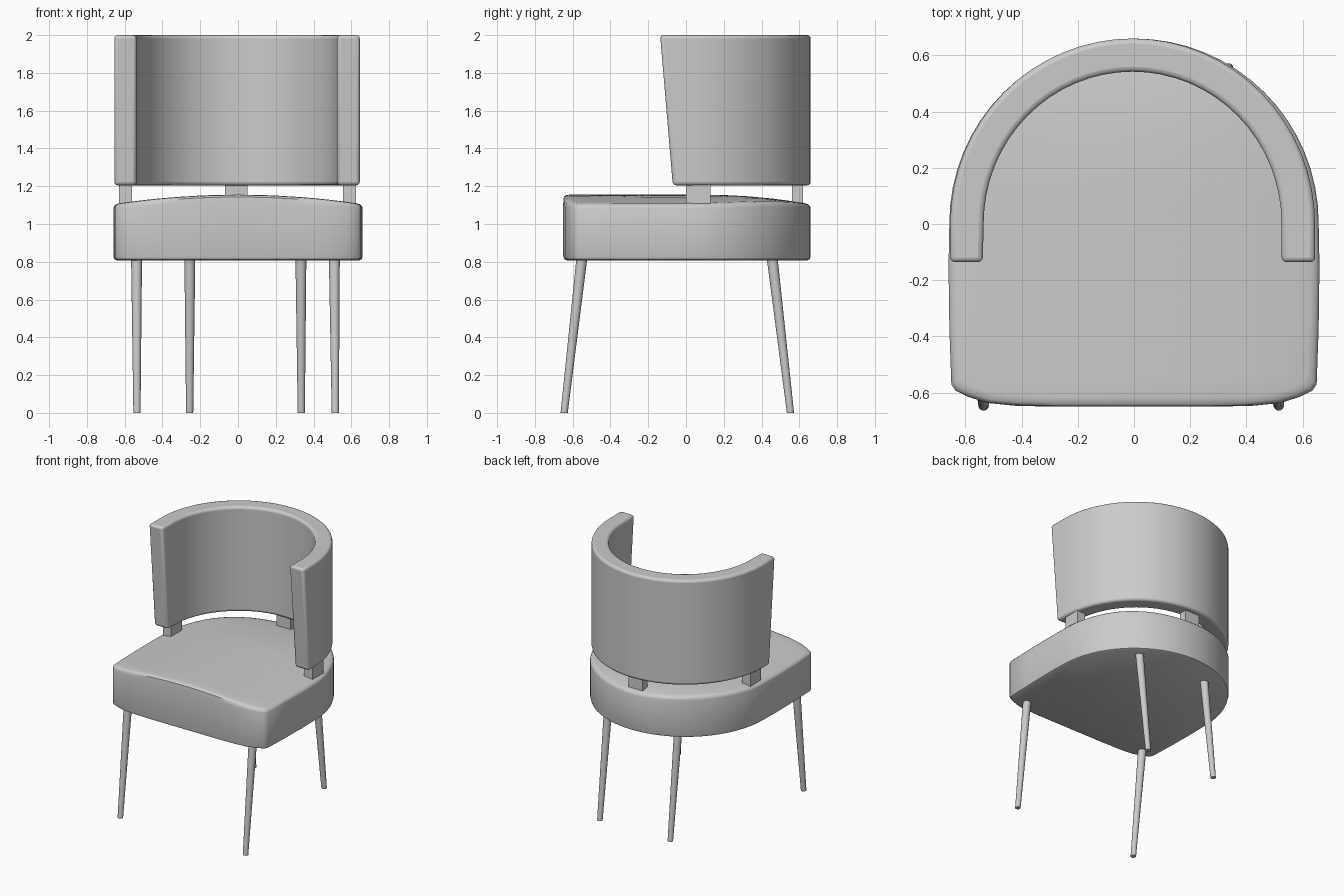
import bpy, bmesh, math
from mathutils import Vector

if "Cube" in bpy.data.objects:
    bpy.data.objects.remove(bpy.data.objects["Cube"])


def finish(bm, name, angle=40, bevel=0, segments=3):
    bmesh.ops.recalc_face_normals(bm, faces=bm.faces)
    mesh = bpy.data.meshes.new(name)
    bm.to_mesh(mesh)
    bm.free()
    ob = bpy.data.objects.new(name, mesh)
    bpy.context.collection.objects.link(ob)
    if bevel:
        mod = ob.modifiers.new("soft_edges", 'BEVEL')
        mod.width, mod.segments = bevel, segments
        mod.limit_method, mod.angle_limit = 'ANGLE', math.radians(40)
    bpy.ops.object.select_all(action='DESELECT')
    bpy.context.view_layer.objects.active = ob
    ob.select_set(True)
    bpy.ops.object.shade_smooth_by_angle(angle=math.radians(angle))
    return ob


def bridge(bm, a, b):
    n = len(a)
    for i in range(n):
        j = (i + 1) % n
        bm.faces.new((a[i], a[j], b[j], b[i]))


def arc(rx, ry, cy, cx=0.0, steps=32):
    return [(cx + rx * math.cos(math.pi * i / steps), cy + ry * math.sin(math.pi * i / steps))
            for i in range(steps + 1)]


# Seat cushion: D-shaped outline, stacked rings, crowned top
left = [(-0.66, -0.15), (-0.657, -0.37), (-0.65, -0.57), (-0.635, -0.593), (-0.59, -0.615), (-0.52, -0.637),
        (-0.42, -0.647), (-0.28, -0.65), (-0.14, -0.65)]
outline = arc(0.657, 0.655, 0.005) + left + [(0, -0.65)] + [(-x, y) for x, y in reversed(left)]


def crown(x, y):
    back = max(0, (y - 0.1) / 0.56)
    return 1.105 + 0.05 * max(0, 1 - (x / 0.66) ** 2) * max(0, 1 - back ** 2)


def seat_ring(bm, s, height):
    return [bm.verts.new((x * s, y * s, height(x * s, y * s))) for x, y in outline]


bm = bmesh.new()
levels = [(0.975, lambda x, y: 0.808), (0.993, lambda x, y: 0.814), (1, lambda x, y: 0.83),
          (1, lambda x, y: 1.085 + 0.5 * (crown(x, y) - 1.105)),
          (0.995, lambda x, y: crown(x, y) - 0.012),
          (0.98, lambda x, y: crown(x, y) - 0.003)]
levels += [(s, crown) for s in (0.95, 0.85, 0.7, 0.5, 0.3, 0.12)]
rings = [seat_ring(bm, s, h) for s, h in levels]
for a, b in zip(rings, rings[1:]):
    bridge(bm, a, b)
bm.faces.new(rings[0])
bm.faces.new(rings[-1])
finish(bm, "seat")

# Curved backrest: horseshoe section, front ends leaning forward toward the top
bm = bmesh.new()
layers = []
for z, end in ((1.205, -0.07), (2.0, -0.137)):
    plan = [(0.645, end)] + arc(0.649, 0.658, 0.002, -0.005) + [(-0.655, end), (-0.538, end)]
    plan += arc(0.53, 0.54, 0.002, -0.005)[::-1] + [(0.525, end)]
    layers.append([bm.verts.new((x, y, z)) for x, y in plan])
low, high = layers
bridge(bm, low, high)
n = len(low) // 2
for ring in layers:
    for i in range(n - 1):
        bm.faces.new((ring[i], ring[i + 1], ring[-2 - i], ring[-1 - i]))
finish(bm, "backrest", bevel=0.018)


# Short posts joining the seat and backrest
def post(name, x0, x1, y0, y1):
    bm = bmesh.new()
    bmesh.ops.create_cube(bm, size=1)
    for v in bm.verts:
        v.co = ((x0 + x1) / 2 + v.co.x * (x1 - x0), (y0 + y1) / 2 + v.co.y * (y1 - y0), 1.165 + v.co.z * 0.13)
    finish(bm, name, 30)


post("left_post", -0.63, -0.56, 0.0, 0.13)
post("right_post", 0.555, 0.625, 0.0, 0.13)
post("back_post", -0.07, 0.05, 0.56, 0.62)


# Tapered splayed legs with level feet
def leg(name, top, bottom):
    bm = bmesh.new()
    ends = []
    for p, r in ((Vector(top), 0.029), (Vector(bottom), 0.019)):
        ends.append([bm.verts.new(p + Vector((r * math.cos(t), r * math.sin(t), 0)))
                     for t in (2 * math.pi * i / 20 for i in range(20))])
    bridge(bm, *ends)
    for e in ends:
        bm.faces.new(e)
    finish(bm, name)


leg("front_leg_left", (-0.537, -0.55, 0.83), (-0.535, -0.645, 0))
leg("front_leg_right", (0.51, -0.55, 0.83), (0.515, -0.645, 0))
leg("back_leg_left", (-0.255, 0.455, 0.83), (-0.256, 0.553, 0))
leg("back_leg_right", (0.333, 0.455, 0.83), (0.335, 0.553, 0))
